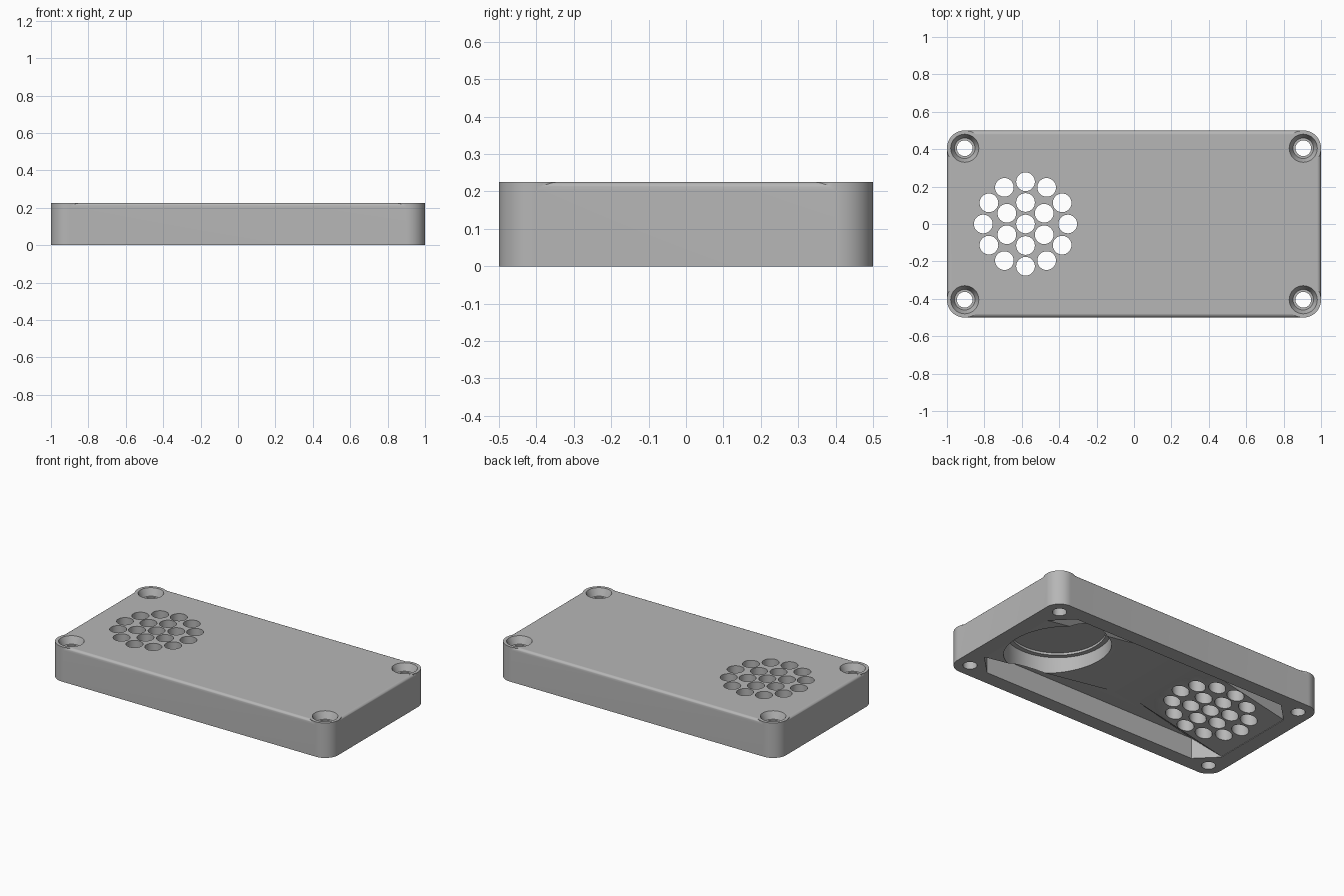
import bpy, bmesh
from math import sin, cos, pi, radians
from mathutils import Matrix

if "Cube" in bpy.data.objects:
    bpy.data.objects.remove(bpy.data.objects["Cube"])

HEIGHT = 0.225
CORNER = 0.095
SX, SY = 0.905, 0.405          # screw positions
SCREWS = [(x, y) for x in (-SX, SX) for y in (-SY, SY)]

grey = bpy.data.materials.new("mid_grey")
grey.use_nodes = True
grey.diffuse_color = (0.47, 0.47, 0.47, 1)
grey.node_tree.nodes["Principled BSDF"].inputs["Base Color"].default_value = grey.diffuse_color


def to_object(bm, name):
    bmesh.ops.recalc_face_normals(bm, faces=bm.faces)
    mesh = bpy.data.meshes.new(name)
    bm.to_mesh(mesh)
    bm.free()
    mesh.materials.append(grey)
    obj = bpy.data.objects.new(name, mesh)
    bpy.context.collection.objects.link(obj)
    return obj


def cylinders(name, centres, low, high, r_low, r_high=None, sides=32):
    bm = bmesh.new()
    for x, y in centres:
        bmesh.ops.create_cone(bm, cap_ends=True, segments=sides, radius1=r_low,
                              radius2=r_high or r_low, depth=high - low,
                              matrix=Matrix.Translation((x, y, (low + high) / 2)))
    return to_object(bm, name)


def combine(target, tool, operation):
    mod = target.modifiers.new(tool.name, 'BOOLEAN')
    mod.object, mod.operation, mod.solver = tool, operation, 'EXACT'
    bpy.context.view_layer.objects.active = target
    bpy.ops.object.modifier_apply(modifier=mod.name)
    bpy.data.objects.remove(tool)


# Lid body: rounded slab with softened top edge
bm = bmesh.new()
outline = []
for i, (sx, sy) in enumerate([(1, 1), (-1, 1), (-1, -1), (1, -1)]):
    for k in range(13):
        a = (i + k / 12) * pi / 2
        outline.append(bm.verts.new((sx * SX + CORNER * cos(a), sy * SY + CORNER * sin(a), 0)))
base = bm.faces.new(outline)
top = bmesh.ops.extrude_face_region(bm, geom=[base])["geom"]
for v in top:
    if isinstance(v, bmesh.types.BMVert):
        v.co.z = HEIGHT
if base not in bm.faces[:]:
    bm.faces.new(outline)
elif not base.is_valid:
    bm.faces.new(outline)
bmesh.ops.recalc_face_normals(bm, faces=bm.faces)
rim = [e for e in bm.edges if all(v.co.z > HEIGHT - 0.001 for v in e.verts)]
bmesh.ops.bevel(bm, geom=rim, offset=0.02, segments=5, profile=0.5, affect='EDGES')
lid = to_object(bm, "speaker_lid")

# Full-height corner bosses
combine(lid, cylinders("corner_bosses", SCREWS, 0, HEIGHT, CORNER + 0.0005, sides=48), 'UNION')

# Underside cavity: clipped corners, flat ceiling and a ramp at each end
DEPTH = 0.135
RAMP_END = {-1: -0.26, 1: -0.06}
bm = bmesh.new()
signs = [(sx, sy) for sx in (-1, 1) for sy in (-1, 1)]


def corner_verts(x, y, z):
    return {(sx, sy): bm.verts.new((sx * x, sy * y, z)) for sx, sy in signs}


end_low, end_high = corner_verts(0.9, 0.28, -0.1), corner_verts(0.9, 0.28, 0.003)
side_low, side_high = corner_verts(0.775, 0.405, -0.1), corner_verts(0.775, 0.405, DEPTH)
crest = {(sx, sy): bm.verts.new((RAMP_END[sx], sy * 0.28, DEPTH)) for sx, sy in signs}
for s in signs:
    bm.faces.new((end_low[s], side_low[s], side_high[s], end_high[s]))
    bm.faces.new((end_high[s], side_high[s], crest[s]))
for s in (-1, 1):
    m, p = (s, -1), (s, 1)
    bm.faces.new((end_low[m], end_low[p], end_high[p], end_high[m]))
    bm.faces.new((end_high[m], end_high[p], crest[p], crest[m]))
    l, r = (-1, s), (1, s)
    bm.faces.new((side_low[l], side_low[r], side_high[r], side_high[l]))
    bm.faces.new((side_high[l], side_high[r], crest[r], crest[l]))
ring = [(-1, -1), (1, -1), (1, 1), (-1, 1)]
bm.faces.new([crest[s] for s in ring])
bm.faces.new([side_low[ring[0]], side_low[ring[1]], end_low[ring[1]], end_low[ring[2]],
              side_low[ring[2]], side_low[ring[3]], end_low[ring[3]], end_low[ring[0]]])
combine(lid, to_object(bm, "cavity"), 'DIFFERENCE')

# Round stepped recess under the plain end
for name, radius, ceiling in (("recess", 0.314, 0.175), ("recess_step", 0.285, 0.19)):
    combine(lid, cylinders(name, [(0.58, 0)], -0.1, ceiling, radius, sides=64), 'DIFFERENCE')

# Speaker grille: centre hole and two rings of holes
grille = [(-0.58, 0)]
for count, radius in ((6, 0.115), (12, 0.226)):
    for k in range(count):
        a = pi / 2 + k * 2 * pi / count
        grille.append((-0.58 + radius * cos(a), radius * sin(a)))
combine(lid, cylinders("grille_holes", grille, -0.1, 0.4, 0.05), 'DIFFERENCE')

# Screw holes with tapered head seats
combine(lid, cylinders("screw_bores", SCREWS, -0.1, 0.4, 0.042), 'DIFFERENCE')
combine(lid, cylinders("screw_seats", SCREWS, HEIGHT - 0.045, HEIGHT + 0.015, 0.055, 0.082),
        'DIFFERENCE')

bpy.ops.object.select_all(action='DESELECT')
lid.select_set(True)
bpy.context.view_layer.objects.active = lid
bpy.ops.object.shade_smooth_by_angle(angle=radians(30))
